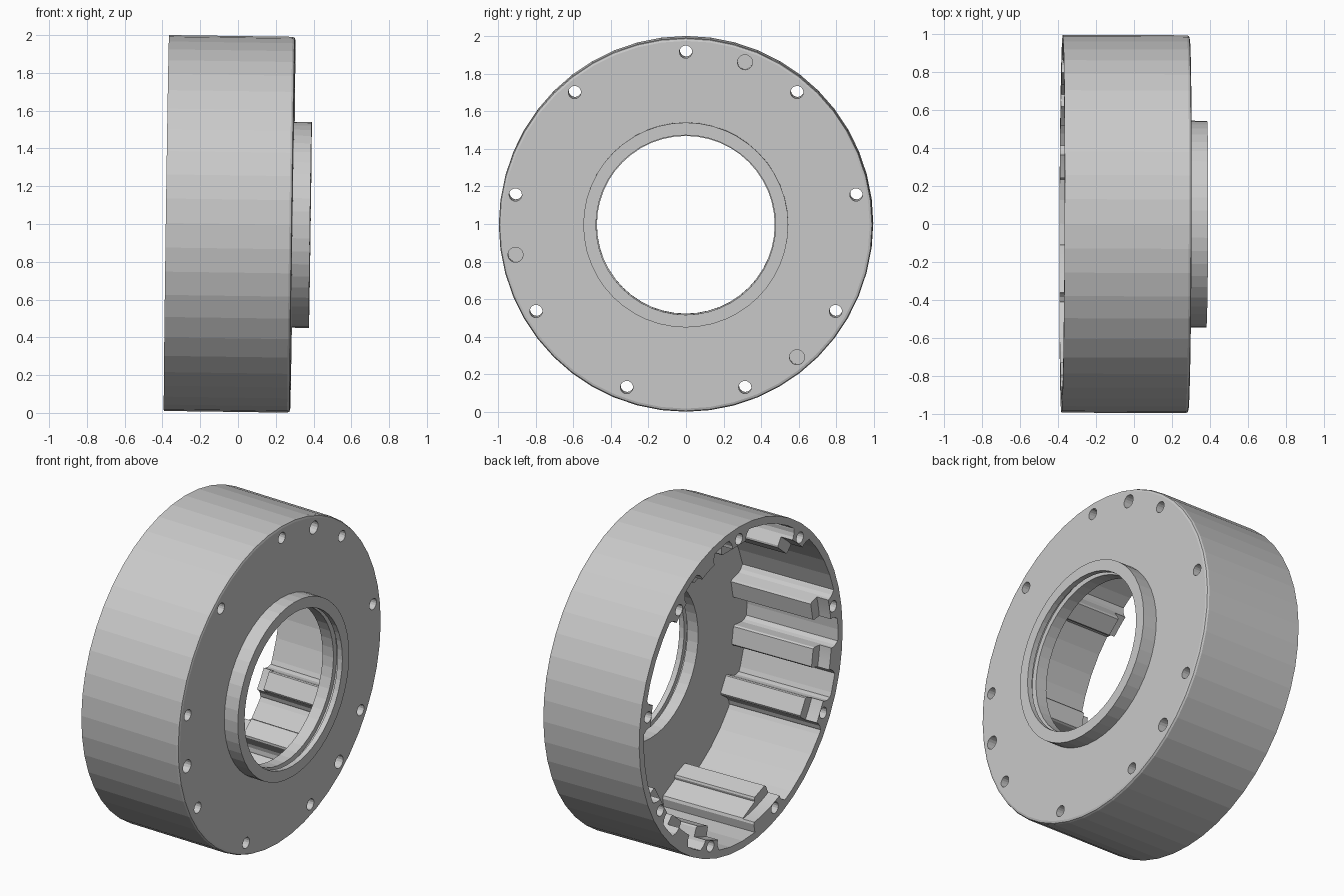
import bpy, bmesh, math
from mathutils import Euler

if "Cube" in bpy.data.objects:
    bpy.data.objects.remove(bpy.data.objects["Cube"], do_unlink=True)

grey = bpy.data.materials.new("cast grey")
grey.use_nodes = True
grey.diffuse_color = (0.59, 0.59, 0.59, 1)
grey.node_tree.nodes["Principled BSDF"].inputs["Base Color"].default_value = (0.59, 0.59, 0.59, 1)

RIM, FLOOR, FACE = -0.379, 0.25, 0.29
HOLE_R = 0.92


def make(name, bm):
    bmesh.ops.recalc_face_normals(bm, faces=bm.faces)
    mesh = bpy.data.meshes.new(name)
    bm.to_mesh(mesh)
    bm.free()
    mesh.materials.append(grey)
    obj = bpy.data.objects.new(name, mesh)
    bpy.context.collection.objects.link(obj)
    return obj


def lathe(name, profile, segments):
    """Revolve a closed (x, radius) outline about the x axis."""
    bm = bmesh.new()
    rings = []
    for i in range(segments):
        a = 2 * math.pi * i / segments
        rings.append([bm.verts.new((x, r * math.cos(a), r * math.sin(a))) for x, r in profile])
    n = len(profile)
    for i in range(segments):
        p, q = rings[i], rings[(i + 1) % segments]
        for j in range(n):
            k = (j + 1) % n
            bm.faces.new((p[j], p[k], q[k], q[j]))
    return make(name, bm)


def prism(name, outline, degrees, x0, x1):
    """Extrude a (tangent, radius) outline along x at an angle round the axis."""
    c, s = math.cos(math.radians(degrees)), math.sin(math.radians(degrees))
    bm = bmesh.new()
    ends = [[bm.verts.new((x, r * c - t * s, r * s + t * c)) for t, r in outline] for x in (x0, x1)]
    n = len(outline)
    bm.faces.new(ends[0])
    bm.faces.new(ends[1])
    for j in range(n):
        k = (j + 1) % n
        bm.faces.new((ends[0][j], ends[0][k], ends[1][k], ends[1][j]))
    return make(name, bm)


def circle(radius, sides):
    steps = [2 * math.pi * i / sides for i in range(sides)]
    return [(radius * math.cos(a), HOLE_R + radius * math.sin(a)) for a in steps]


def combine(target, tool, operation):
    tool.hide_render = True
    mod = target.modifiers.new(operation.lower(), 'BOOLEAN')
    mod.operation, mod.solver, mod.object = operation, 'EXACT', tool
    bpy.context.view_layer.objects.active = target
    bpy.ops.object.modifier_apply(modifier=mod.name)
    bpy.data.objects.remove(tool, do_unlink=True)


# Cup-shaped housing with rounded face edge, collar and grooved bore
housing = lathe("housing", [
    (RIM, 0.995), (0.275, 0.995), (0.286, 0.99), (FACE, 0.978),
    (FACE, 0.545), (0.383, 0.545), (0.383, 0.478), (0.35, 0.478),
    (0.35, 0.505), (0.325, 0.505), (0.325, 0.473), (FLOOR, 0.473),
    (FLOOR, 0.95), (RIM, 0.95)], 48)

# Ridges along the inner wall, with a hollow flare where they meet it
half = [(0.11, 0.966), (0.092, 0.938), (0.076, 0.922), (0.066, 0.9), (0.06, 0.83), (0.052, 0.82)]
ridge = half + [(-t, r) for t, r in reversed(half)]
through = [90 + 40 * i for i in range(9)]
blind = [70, 190, 310]
for a in through + blind:
    combine(housing, prism("ridge", ridge, a, RIM, 0.27), 'UNION')

# Broad low pad beside one of the lower ridges
pad = [(-0.1, 0.967), (-0.1, 0.83), (0.1, 0.875), (0.11, 0.89), (0.115, 0.967)]
combine(housing, prism("wide_pad", pad, -104, RIM, 0.271), 'UNION')

# Shallow round seat cut into the open ends of the ridges and pad
seat = lathe("seat_cutter", [(-0.5, 0.6), (-0.5, 0.885), (-0.3, 0.885), (-0.3, 0.6)], 96)
combine(housing, seat, 'DIFFERENCE')

# Screw holes go right through, dowel holes stop inside their ridges
for a in through:
    combine(housing, prism("screw_hole", circle(0.034, 16), a, -0.5, 0.5), 'DIFFERENCE')
for a in blind:
    combine(housing, prism("dowel_hole", circle(0.04, 16), a, 0.05, 0.5), 'DIFFERENCE')

# The part leans very slightly off the x axis
tilt = Euler((0, math.radians(0.8), math.radians(-0.2))).to_matrix().to_4x4()
housing.data.transform(tilt)
housing.data.transform(tilt.Translation((0, 0, 1)))
bpy.ops.object.select_all(action='DESELECT')
housing.select_set(True)
bpy.context.view_layer.objects.active = housing
bpy.ops.object.shade_smooth_by_angle(angle=math.radians(4))
